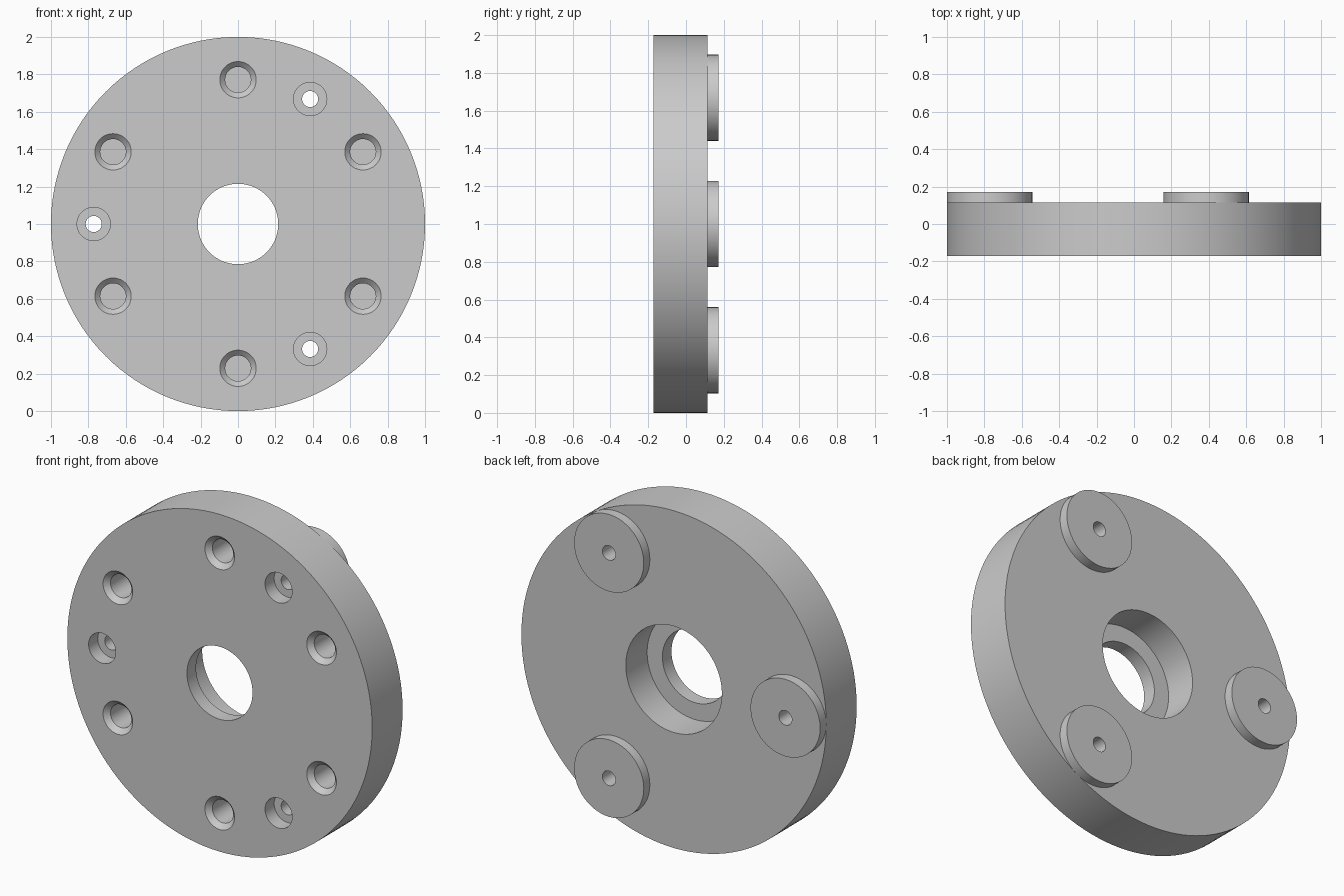
import bpy, bmesh
from math import radians, sin, cos, tau
from mathutils import Vector

cube = bpy.data.objects.get("Cube")
if cube:
    bpy.data.objects.remove(cube, do_unlink=True)

# Main dimensions, depth runs along y
FRONT, BACK, PAD_BACK = -0.171, 0.114, 0.171
PITCH = 0.7715      # distance of bolt holes and pads from the axis
BOLT_R = 0.043
OUT = 0.03          # how far cutters reach past the surface

grey = bpy.data.materials.new("plain_grey")
grey.use_nodes = True
colour = (0.6, 0.6, 0.6, 1)
grey.diffuse_color = colour
grey.node_tree.nodes["Principled BSDF"].inputs["Base Color"].default_value = colour


def on_circle(degrees):
    a = radians(degrees)
    return Vector((PITCH * cos(a), 0, 1 + PITCH * sin(a)))


def lathe(bm, profile, centre, steps, closed=False):
    """Spin a (radius, y) profile about the y axis through centre."""
    verts = [bm.verts.new(centre + Vector((r, y, 0))) for r, y in profile]
    edges = [bm.edges.new(pair) for pair in zip(verts, verts[1:])]
    if closed:
        edges.append(bm.edges.new((verts[-1], verts[0])))
    bmesh.ops.spin(bm, geom=verts + edges, cent=centre, axis=(0, 1, 0),
                   angle=tau, steps=steps)


def make_object(name, bm):
    bmesh.ops.remove_doubles(bm, verts=bm.verts[:], dist=1e-5)
    bmesh.ops.recalc_face_normals(bm, faces=bm.faces[:])
    mesh = bpy.data.meshes.new(name)
    bm.to_mesh(mesh)
    bm.free()
    mesh.materials.append(grey)
    obj = bpy.data.objects.new(name, mesh)
    bpy.context.collection.objects.link(obj)
    return obj


def activate(obj):
    bpy.ops.object.select_all(action='DESELECT')
    obj.select_set(True)
    bpy.context.view_layer.objects.active = obj


# Flange disc with a stepped centre bore, wider at the back
bm = bmesh.new()
bore_floor = BACK - 0.2
lathe(bm, [(0.215, FRONT), (1, FRONT), (1, BACK), (0.315, BACK),
           (0.315, bore_floor), (0.215, bore_floor)],
      Vector((0, 0, 1)), 128, closed=True)
disc = make_object("flange_disc", bm)

# Cutters: six countersunk blind holes and three counterbored bolt holes
bm = bmesh.new()
hole_r, chamfer = 0.0686, 0.0286
for i in range(6):
    lathe(bm, [(0, FRONT - OUT), (hole_r + chamfer + OUT, FRONT - OUT),
               (hole_r, FRONT + chamfer), (hole_r, 0.03), (0, 0.03)],
          on_circle(30 + 60 * i), 48)
head_floor = FRONT + 0.0857
for i in range(3):
    lathe(bm, [(0, FRONT - OUT), (0.089, FRONT - OUT), (0.089, head_floor),
               (BOLT_R, head_floor), (BOLT_R, BACK + OUT), (0, BACK + OUT)],
          on_circle(60 + 120 * i), 48)
cutter = make_object("hole_cutters", bm)
cutter.hide_render = True

activate(disc)
cut = disc.modifiers.new("holes", 'BOOLEAN')
cut.operation = 'DIFFERENCE'
cut.solver = 'EXACT'
cut.object = cutter
bpy.ops.object.modifier_apply(modifier=cut.name)
bpy.data.objects.remove(cutter, do_unlink=True)
parts = [disc]

# Three round mounting pads on the back, drilled through
for i, name in enumerate(("upper_left_pad", "right_pad", "lower_left_pad")):
    bm = bmesh.new()
    lathe(bm, [(BOLT_R, BACK), (0.2285, BACK), (0.2285, PAD_BACK),
               (BOLT_R, PAD_BACK)], on_circle(60 + 120 * i), 48, closed=True)
    parts.append(make_object(name, bm))

for part in parts:
    activate(part)
    bpy.ops.object.shade_smooth_by_angle(angle=radians(30))
